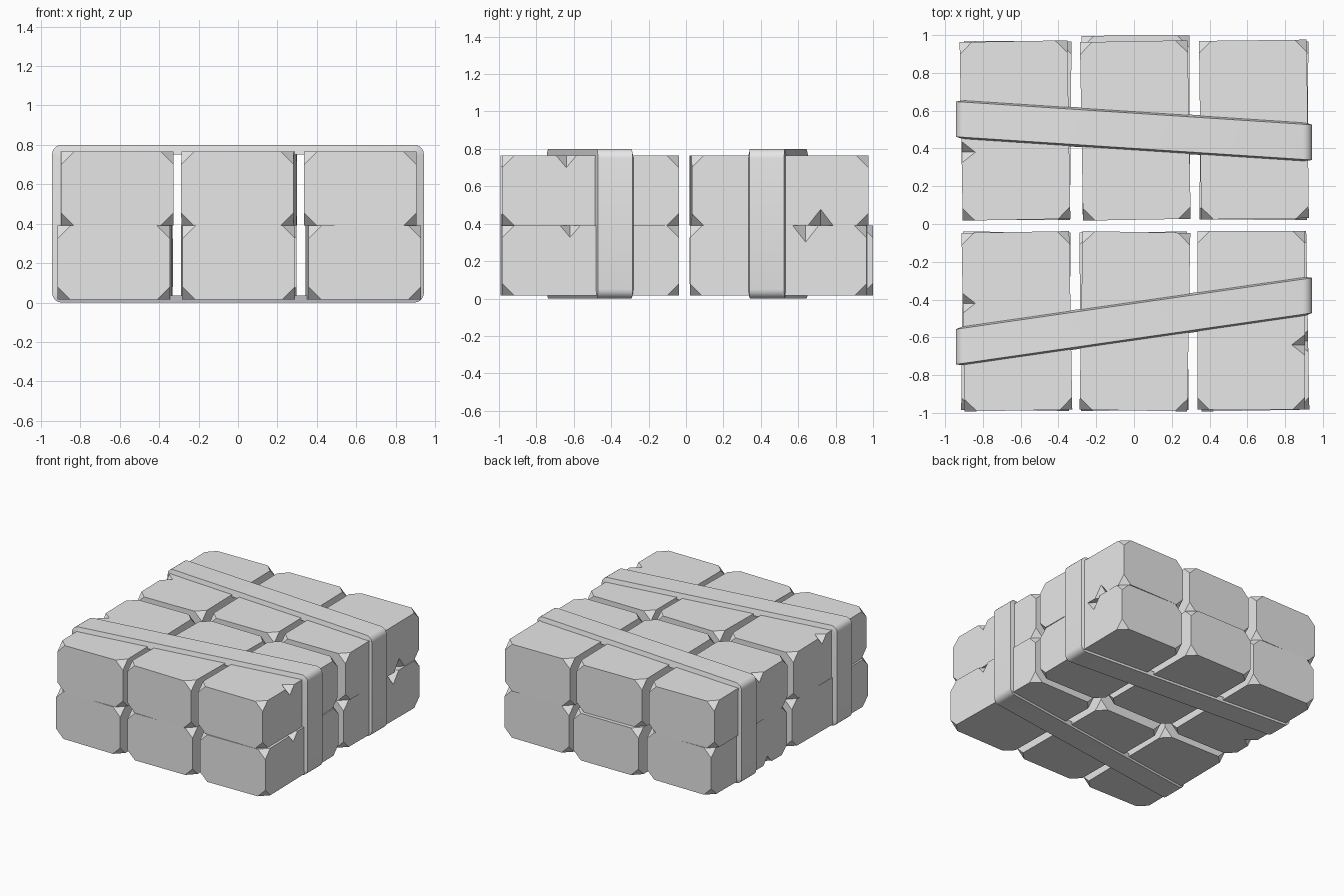
import bpy, bmesh, math
from mathutils import Matrix, Vector

cube = bpy.data.objects.get("Cube")
if cube:
    bpy.data.objects.remove(cube, do_unlink=True)

# Single stone colour
GREY = (0.8, 0.8, 0.8, 1)
stone = bpy.data.materials.new("light_grey_stone")
stone.use_nodes = True
stone.diffuse_color = GREY
stone.node_tree.nodes["Principled BSDF"].inputs["Base Color"].default_value = GREY


def add_object(name, bm):
    bmesh.ops.recalc_face_normals(bm, faces=bm.faces[:])
    mesh = bpy.data.meshes.new(name)
    bm.to_mesh(mesh)
    bm.free()
    mesh.materials.append(stone)
    obj = bpy.data.objects.new(name, mesh)
    bpy.context.collection.objects.link(obj)
    return obj


def make_block(name, x, y, z, yaw):
    """Stone block with its eight corners cut off."""
    bm = bmesh.new()
    bmesh.ops.create_cube(bm, size=1)
    bmesh.ops.scale(bm, vec=(0.57, 0.945, 0.375), verts=bm.verts[:])
    bmesh.ops.bevel(bm, geom=bm.verts[:], offset=0.065, segments=1,
                    affect='VERTICES')
    turn = Matrix.Translation((x, y, z)) @ Matrix.Rotation(math.radians(yaw), 4, 'Z')
    bm.transform(turn)
    return add_object(name, bm)


def chip(block, place, size):
    """Knock a pointed notch out of a block edge."""
    bm = bmesh.new()
    bmesh.ops.create_uvsphere(bm, u_segments=4, v_segments=2, radius=1)
    bm.transform(Matrix.Translation(place) @ Matrix.Diagonal((*size, 1)))
    cutter = add_object("chip_cutter", bm)
    mod = block.modifiers.new("chip", 'BOOLEAN')
    mod.operation = 'DIFFERENCE'
    mod.solver = 'EXACT'
    mod.object = cutter
    graph = bpy.context.evaluated_depsgraph_get()
    result = bpy.data.meshes.new_from_object(block.evaluated_get(graph))
    block.modifiers.clear()
    block.data = result
    bpy.data.objects.remove(cutter, do_unlink=True)


def rounded_loop(half_x, low, high, radius, steps=5):
    """Rounded rectangle in the x-z plane."""
    points = []
    corners = ((1, 1), (-1, 1), (-1, -1), (1, -1))
    for quarter, (sx, sz) in enumerate(corners):
        cx = sx * (half_x - radius)
        cz = high - radius if sz > 0 else low + radius
        for i in range(steps + 1):
            a = (quarter + i / steps) * math.pi / 2
            points.append((cx + radius * math.cos(a), cz + radius * math.sin(a)))
    return points


def make_strap(name, y_minus, y_plus):
    """Slanted band wrapped round the blocks, slightly narrower outside."""
    bm = bmesh.new()
    outer = rounded_loop(0.943, 0, 0.8, 0.05)
    inner = rounded_loop(0.898, 0.035, 0.75, 0.015)

    def ring(loop, offset):
        verts = []
        for x, z in loop:
            middle = y_minus + (y_plus - y_minus) * (x / 0.943 + 1) / 2
            verts.append(bm.verts.new((x, middle + offset, z)))
        return verts

    rings = [ring(outer, -0.093), ring(outer, 0.093),
             ring(inner, 0.105), ring(inner, -0.105)]
    count = len(outer)
    for a, b in zip(rings, rings[1:] + rings[:1]):
        for i in range(count):
            j = (i + 1) % count
            bm.faces.new((a[i], a[j], b[j], b[i]))
    obj = add_object(name, bm)
    bpy.ops.object.select_all(action='DESELECT')
    obj.select_set(True)
    bpy.context.view_layer.objects.active = obj
    bpy.ops.object.shade_smooth_by_angle(angle=math.radians(30))


# Blocks: two layers of two rows of three, each a little askew
LOW, HIGH = 0.2025, 0.5775
layout = {
    "front_right_lower": (-0.625, -0.515, LOW, -0.6),
    "front_middle_lower": (0.0, -0.515, LOW, 0.5),
    "front_left_lower": (0.635, -0.515, LOW, 1.0),
    "back_right_lower": (-0.62, 0.495, LOW, -0.5),
    "back_middle_lower": (0.01, 0.525, LOW, 0.3),
    "back_left_lower": (0.635, 0.495, LOW, -0.4),
    "front_right_upper": (-0.62, -0.515, HIGH, 1.0),
    "front_middle_upper": (0.005, -0.515, HIGH, -1.0),
    "front_left_upper": (0.62, -0.51, HIGH, 0.0),
    "back_right_upper": (-0.63, 0.495, HIGH, 1.0),
    "back_middle_upper": (0.007, 0.495, HIGH, 1.0),
    "back_left_upper": (0.635, 0.5, HIGH, 0.7),
}
blocks = {k: make_block(k + "_block", *v) for k, v in layout.items()}

# Chipped edges on the outer sides
TOP, SEAM, BASE = 0.765, 0.39, 0.015
SMALL, LARGE = (0.07, 0.055, 0.065), (0.08, 0.07, 0.09)
chips = (
    ("front_left_upper", 0.905, -0.64, TOP, SMALL),
    ("front_left_lower", 0.92, -0.62, SEAM, SMALL),
    ("back_left_upper", 0.92, 0.72, SEAM, LARGE),
    ("back_left_lower", 0.92, 0.64, SEAM, LARGE),
    ("back_right_upper", -0.91, 0.38, TOP, SMALL),
    ("front_right_upper", -0.91, -0.42, TOP, SMALL),
    ("back_right_lower", -0.9, 0.27, BASE, SMALL),
)
for key, x, y, z, size in chips:
    chip(blocks[key], Vector((x, y, z)), size)

# Straps
make_strap("front_strap", -0.65, -0.378)
make_strap("back_strap", 0.555, 0.432)
